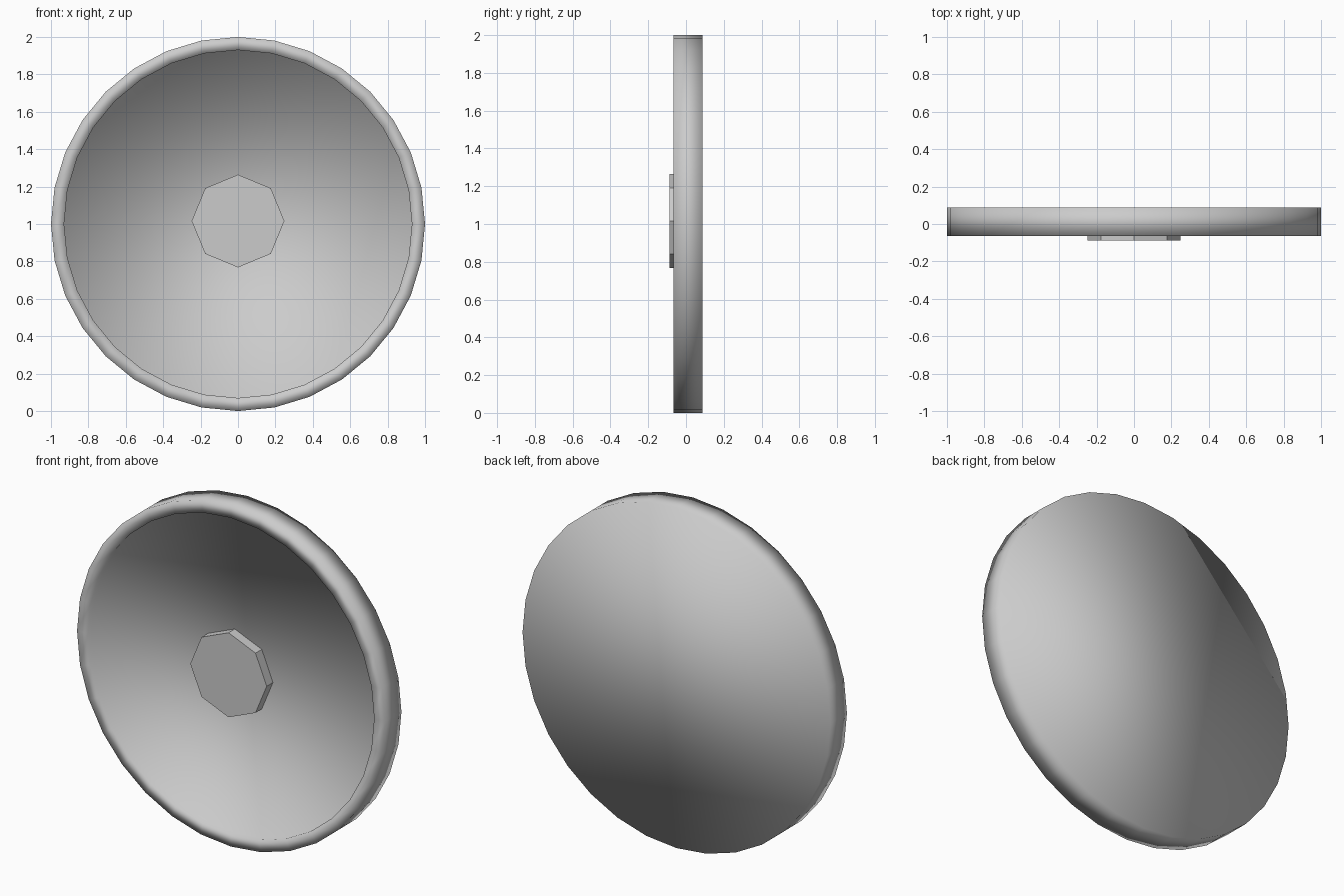
import bpy, bmesh
from math import sin, cos, tau

if "Cube" in bpy.data.objects:
    bpy.data.objects.remove(bpy.data.objects["Cube"])


def lathe(name, profile, sides, cz):
    """Spin (radius, y) rings round the y axis and cap both ends."""
    bm = bmesh.new()
    rings = [[bm.verts.new((r * sin(tau * i / sides), y, cz + r * cos(tau * i / sides)))
              for i in range(sides)] for r, y in profile]
    for a, b in zip(rings, rings[1:]):
        for i in range(sides):
            j = (i + 1) % sides
            bm.faces.new((a[i], a[j], b[j], b[i]))
    bm.faces.new(rings[0])
    bm.faces.new(rings[-1])
    bmesh.ops.recalc_face_normals(bm, faces=bm.faces)
    mesh = bpy.data.meshes.new(name)
    bm.to_mesh(mesh)
    bm.free()
    obj = bpy.data.objects.new(name, mesh)
    bpy.context.collection.objects.link(obj)
    return obj


# Dish: flat back, straight outer wall, raised rim and recessed face, softly shaded
dish = lathe("dish", [(1.0, 0.088), (1.0, -0.065), (0.93, -0.065), (0.93, -0.03)], 32, 1.0)
dish.data.shade_smooth()

# Hub: flat-shaded octagonal plate in the middle of the face
lathe("hub", [(0.248, -0.025), (0.248, -0.088)], 8, 1.016)
